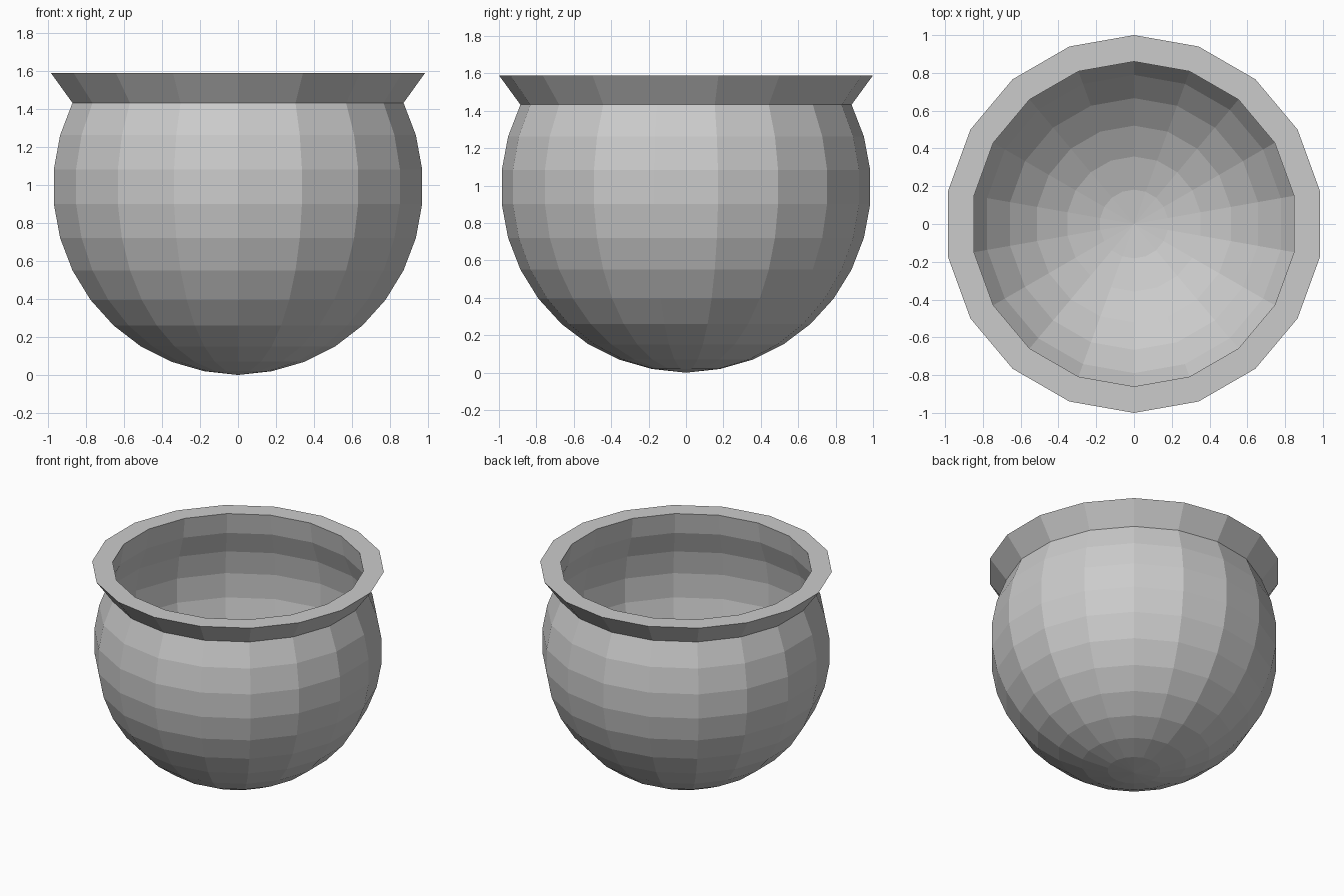
import bpy, bmesh, math

if "Cube" in bpy.data.objects:
    bpy.data.objects.remove(bpy.data.objects["Cube"])

SIDES = 18
R = 0.989
STEP = math.pi / 17


def lathe(name, profile, closed=False):
    """Spin (radius, z) points into a faceted solid of revolution."""
    bm = bmesh.new()
    rings = []
    for r, z in profile:
        if r < 1e-5:
            rings.append([bm.verts.new((0, 0, z))] * SIDES)
            continue
        angles = [math.pi / 2 + 2 * math.pi * i / SIDES for i in range(SIDES)]
        rings.append([bm.verts.new((r * math.cos(a), r * math.sin(a), z)) for a in angles])
    pairs = list(zip(rings, rings[1:]))
    if closed:
        pairs.append((rings[-1], rings[0]))
    for low, high in pairs:
        for i in range(SIDES):
            j = (i + 1) % SIDES
            corners = [low[i], low[j], high[j], high[i]]
            bm.faces.new(list(dict.fromkeys(corners)))
    mesh = bpy.data.meshes.new(name)
    bm.to_mesh(mesh)
    bm.free()
    obj = bpy.data.objects.new(name, mesh)
    bpy.context.collection.objects.link(obj)
    return obj


# Thin round bowl: a sphere cut off at the neck
bowl = [(R * math.sin(k * STEP), R - R * math.cos(k * STEP) + 0.003 * (k > 0))
        for k in range(12)]
lathe("pot_bowl", bowl)

# Flared rim with a flat top, meeting the bowl at the neck
neck = bowl[-1]
lathe("pot_rim", [neck, (1.0, 1.59), (0.86, 1.59)], closed=True)
